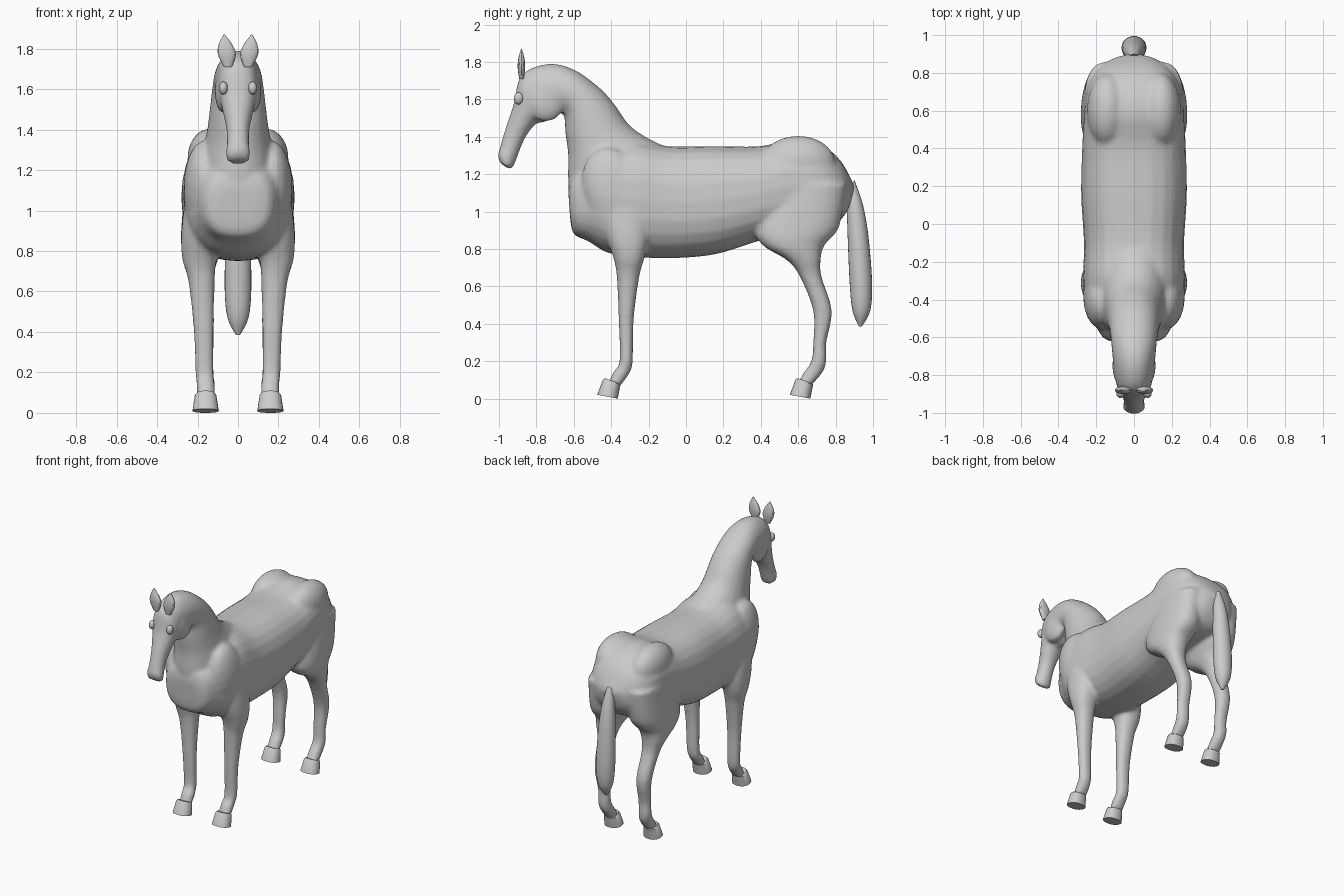
import bpy
import math
from mathutils import Vector, Matrix

if "Cube" in bpy.data.objects:
    bpy.data.objects.remove(bpy.data.objects["Cube"], do_unlink=True)

# One plain grey for the whole animal
GREY = (0.6, 0.6, 0.6, 1)
coat = bpy.data.materials.new("plain grey")
coat.use_nodes = True
coat.diffuse_color = GREY
coat.node_tree.nodes["Principled BSDF"].inputs["Base Color"].default_value = GREY


def add_object(name, verts, faces):
    mesh = bpy.data.meshes.new(name)
    mesh.from_pydata(verts, [], faces)
    mesh.materials.append(coat)
    mesh.update()
    obj = bpy.data.objects.new(name, mesh)
    bpy.context.collection.objects.link(obj)
    return obj


def shade(obj, degrees=40):
    bpy.ops.object.select_all(action="DESELECT")
    obj.select_set(True)
    bpy.context.view_layer.objects.active = obj
    bpy.ops.object.shade_smooth_by_angle(angle=math.radians(degrees))


def spline(stations, steps):
    """Catmull-Rom interpolation between the stations of a loft."""
    rows = [Vector(s) for s in stations]
    rows = [rows[0]] + rows + [rows[-1]]
    result = []
    for a, b, c, d in zip(rows, rows[1:], rows[2:], rows[3:]):
        for i in range(steps):
            t = i / steps
            result.append(b + (c - a) * t / 2 + (a * 2 - b * 5 + c * 4 - d) * t * t / 2
                          + (b * 3 - a - c * 3 + d) * t ** 3 / 2)
    return result + [rows[-1]]


def loft(name, stations, steps=4, sides=24, power=2.3):
    """Rings spanning two side-profile points: (y, z, y, z, half width, centre x)."""
    verts, faces = [], []
    rings = spline(stations, steps)
    for ya, za, yb, zb, width, x in rings:
        for k in range(sides):
            angle = math.tau * k / sides
            c, s = math.cos(angle), math.sin(angle)
            u = math.copysign(abs(c) ** (2 / power), c)
            v = math.copysign(abs(s) ** (2 / power), s)
            verts.append((x + u * width, (ya + yb) / 2 + v * (ya - yb) / 2,
                          (za + zb) / 2 + v * (za - zb) / 2))
    for r in range(len(rings) - 1):
        for k in range(sides):
            n = (k + 1) % sides
            faces.append((r * sides + k, r * sides + n,
                          (r + 1) * sides + n, (r + 1) * sides + k))
    last = (len(rings) - 1) * sides
    faces.append(tuple(reversed(range(sides))))
    faces.append(tuple(range(last, last + sides)))
    obj = add_object(name, verts, faces)
    bpy.context.view_layer.objects.active = obj
    bpy.ops.object.select_all(action="DESELECT")
    obj.select_set(True)
    bpy.ops.object.mode_set(mode="EDIT")
    bpy.ops.mesh.select_all(action="SELECT")
    bpy.ops.mesh.normals_make_consistent(inside=False)
    bpy.ops.object.mode_set(mode="OBJECT")
    return obj


def ellipsoid(name, centre, radii, tilt=0):
    bpy.ops.mesh.primitive_uv_sphere_add(segments=20, ring_count=12, radius=1)
    obj = bpy.context.object
    obj.name = name
    obj.data.transform(Matrix.Translation(centre) @ Matrix.Rotation(tilt, 4, "X")
                       @ Matrix.Diagonal((*radii, 1)))
    obj.data.materials.append(coat)
    return obj


def leg(name, side, stations):
    """Level rings: (z, front y, back y, half width, centre x)."""
    return loft(name, [(f, z, b, z, w, side * x) for z, f, b, w, x in stations])


# Trunk from chest to rump
trunk = loft("body", [(*s, 0) for s in (
    (-0.63, 1.12, -0.62, 0.97, 0.09), (-0.61, 1.2, -0.6, 0.88, 0.16),
    (-0.53, 1.27, -0.52, 0.84, 0.21), (-0.42, 1.35, -0.42, 0.78, 0.26),
    (-0.28, 1.38, -0.28, 0.76, 0.27), (-0.1, 1.35, -0.1, 0.75, 0.265),
    (0.15, 1.35, 0.15, 0.77, 0.28), (0.4, 1.35, 0.38, 0.84, 0.275),
    (0.58, 1.39, 0.55, 0.88, 0.265), (0.72, 1.36, 0.7, 0.9, 0.25),
    (0.82, 1.28, 0.8, 0.93, 0.2), (0.88, 1.18, 0.86, 1, 0.12),
    (0.9, 1.13, 0.88, 1.05, 0.05))], power=2.5)

# Neck arching over into the head and muzzle
neck = loft("neck_and_head", [(*s, 0) for s in (
    (-0.6, 0.95, 0, 1.3, 0.2), (-0.63, 1.15, -0.18, 1.38, 0.18),
    (-0.63, 1.3, -0.3, 1.46, 0.155), (-0.645, 1.42, -0.38, 1.57, 0.14),
    (-0.65, 1.5, -0.46, 1.66, 0.13), (-0.67, 1.53, -0.6, 1.76, 0.12),
    (-0.75, 1.48, -0.74, 1.79, 0.11), (-0.8, 1.47, -0.88, 1.73, 0.095),
    (-0.85, 1.41, -0.92, 1.58, 0.075), (-0.88, 1.35, -0.96, 1.46, 0.057),
    (-0.91, 1.27, -0.99, 1.36, 0.055), (-0.93, 1.23, -1.005, 1.3, 0.06),
    (-0.95, 1.23, -0.995, 1.26, 0.04))], power=2.1)

FORELEG = ((1.15, -0.48, -0.2, 0.1, 0.15), (0.9, -0.44, -0.19, 0.11, 0.17),
           (0.76, -0.39, -0.22, 0.085, 0.19), (0.65, -0.37, -0.25, 0.065, 0.18),
           (0.42, -0.36, -0.28, 0.05, 0.17), (0.2, -0.355, -0.285, 0.045, 0.165),
           (0.14, -0.39, -0.3, 0.045, 0.16), (0.07, -0.42, -0.35, 0.045, 0.16))
HIND_LEG = ((1.15, 0.46, 0.86, 0.11, 0.15), (0.92, 0.37, 0.82, 0.12, 0.16),
            (0.82, 0.41, 0.74, 0.105, 0.175), (0.74, 0.54, 0.72, 0.08, 0.185),
            (0.65, 0.61, 0.725, 0.06, 0.18), (0.47, 0.68, 0.78, 0.052, 0.17),
            (0.3, 0.68, 0.75, 0.045, 0.165), (0.2, 0.67, 0.75, 0.045, 0.165),
            (0.14, 0.63, 0.73, 0.045, 0.16), (0.07, 0.59, 0.67, 0.045, 0.16))

flesh = [trunk, neck]
for label, side in (("left", 1), ("right", -1)):
    flesh.append(leg(label + "_foreleg", side, FORELEG))
    flesh.append(leg(label + "_hind_leg", side, HIND_LEG))
    # Muscle masses: cheek, shoulder, croup and nostril
    flesh.append(ellipsoid("cheek", (side * 0.07, -0.75, 1.59), (0.045, 0.1, 0.11)))
    flesh.append(ellipsoid("shoulder", (side * 0.17, -0.38, 1.1), (0.1, 0.17, 0.25), 0.3))
    flesh.append(ellipsoid("croup", (side * 0.14, 0.6, 1.26), (0.11, 0.2, 0.145)))
    flesh.append(ellipsoid("nostril", (side * 0.035, -0.965, 1.3), (0.025, 0.03, 0.03)))

    # Hooves with a tilted sole
    for place, y in (("front", -0.415), ("hind", 0.615)):
        hoof = loft(f"{label}_{place}_hoof", [(y + f, zf, y + b, zb, w, side * 0.16)
                    for f, zf, b, zb, w in ((-0.02, 0.11, 0.06, 0.08, 0.045),
                                            (-0.03, 0.1, 0.065, 0.075, 0.053),
                                            (-0.06, 0.02, 0.05, 0, 0.065))], steps=1)
        shade(hoof)

    # Pointed ears and eyes
    ear = loft(label + "_ear", [(-0.88 - d, z, -0.88 + d, z, w, side * x)
               for z, d, w, x in ((1.71, 0.012, 0.02, 0.05), (1.77, 0.02, 0.044, 0.055),
                                  (1.82, 0.016, 0.034, 0.062), (1.87, 0.002, 0.003, 0.068))],
               sides=12)
    shade(ear)
    shade(ellipsoid(label + "_eye", (side * 0.072, -0.895, 1.605), (0.022, 0.026, 0.032)))

# Tail hanging from the dock
tail = loft("tail", [(*s, 0) for s in (
    (0.86, 1.1, 0.9, 1.17, 0.025), (0.86, 1.02, 0.945, 1.04, 0.045),
    (0.865, 0.85, 0.975, 0.87, 0.06), (0.875, 0.62, 0.995, 0.62, 0.066),
    (0.89, 0.47, 0.985, 0.47, 0.052), (0.925, 0.385, 0.94, 0.385, 0.01))], power=2)
shade(tail)

# Fuse the flesh into one smooth skin
bpy.ops.object.select_all(action="DESELECT")
for part in flesh:
    part.select_set(True)
bpy.context.view_layer.objects.active = trunk
bpy.ops.object.join()
fuse = trunk.modifiers.new("fuse", "REMESH")
fuse.mode = "VOXEL"
fuse.voxel_size = 0.013
fuse.use_smooth_shade = True
relax = trunk.modifiers.new("relax", "SMOOTH")
relax.factor = 0.5
relax.iterations = 6
